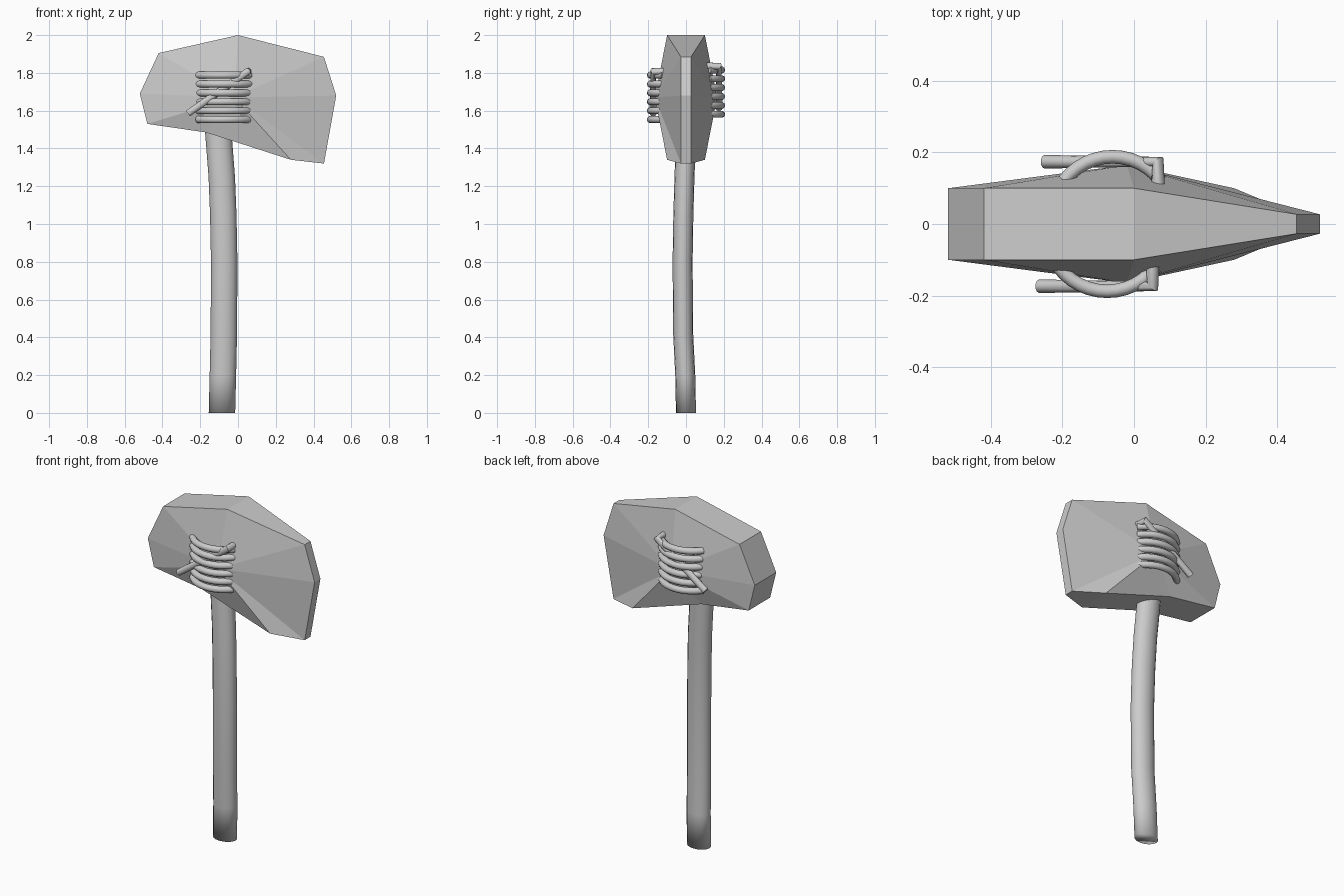
import bpy, bmesh
from math import sin, cos, pi, radians

cube = bpy.data.objects.get("Cube")
if cube:
    bpy.data.objects.remove(cube, do_unlink=True)

grey = bpy.data.materials.new("plain_grey")
grey.use_nodes = True
colour = (0.6, 0.6, 0.6, 1)
grey.diffuse_color = colour
grey.node_tree.nodes["Principled BSDF"].inputs["Base Color"].default_value = colour


def add_mesh(name, bm, smooth):
    bmesh.ops.recalc_face_normals(bm, faces=bm.faces[:])
    for f in bm.faces:
        f.smooth = smooth
    mesh = bpy.data.meshes.new(name)
    bm.to_mesh(mesh)
    bm.free()
    mesh.materials.append(grey)
    ob = bpy.data.objects.new(name, mesh)
    bpy.context.collection.objects.link(ob)
    return ob


def loft(bm, rings):
    # Join matching rings into a capped tube
    loops = [[bm.verts.new(p) for p in ring] for ring in rings]
    n = len(loops[0])
    for a, b in zip(loops, loops[1:]):
        for i in range(n):
            j = (i + 1) % n
            bm.faces.new((a[i], a[j], b[j], b[i]))
    bm.faces.new(loops[0])
    bm.faces.new(loops[-1])


def tube(name, points, radius):
    # Round cord along a path, turned into a mesh
    curve = bpy.data.curves.new(name, "CURVE")
    curve.dimensions = "3D"
    curve.bevel_depth = radius
    curve.bevel_resolution = 3
    curve.use_fill_caps = True
    spline = curve.splines.new("POLY")
    spline.points.add(len(points) - 1)
    for p, co in zip(spline.points, points):
        p.co = (*co, 1)
    curve.materials.append(grey)
    ob = bpy.data.objects.new(name, curve)
    bpy.context.collection.objects.link(ob)
    bpy.ops.object.select_all(action="DESELECT")
    ob.select_set(True)
    bpy.context.view_layer.objects.active = ob
    bpy.ops.object.convert(target="MESH")
    bpy.ops.object.shade_smooth_by_angle(angle=radians(50))


# Stone head: outline (x, z, half thickness) fanned to a raised point per side
outline = [(-0.52, 1.69, 0.1), (-0.42, 1.905, 0.1), (0, 2.0, 0.1),
           (0.455, 1.885, 0.027), (0.52, 1.68, 0.027), (0.455, 1.32, 0.027),
           (0.28, 1.34, 0.1), (-0.17, 1.485, 0.1), (-0.48, 1.53, 0.1)]
bm = bmesh.new()
front, back = [[bm.verts.new((x, s * t, z)) for x, z, t in outline] for s in (-1, 1)]
for side, s in ((front, -1), (back, 1)):
    apex = bm.verts.new((-0.02, s * 0.165, 1.67))
    for i in range(len(side)):
        bm.faces.new((side[i - 1], side[i], apex))
for i in range(len(front)):
    bm.faces.new((front[i - 1], front[i], back[i], back[i - 1]))
add_mesh("stone_head", bm, False)

# Handle: gently bowed oval shaft (centre x, centre y, z)
path = [(-0.085, 0, 0), (-0.08, -0.004, 0.2), (-0.075, -0.015, 0.42),
        (-0.073, -0.018, 0.8), (-0.078, -0.014, 1.05), (-0.086, -0.008, 1.25),
        (-0.103, 0, 1.47), (-0.115, 0.005, 1.6)]
bm = bmesh.new()
sides = 16
loft(bm, [[(x + 0.07 * cos(2 * pi * i / sides), y + 0.053 * sin(2 * pi * i / sides), z)
           for i in range(sides)] for x, y, z in path])
add_mesh("handle", bm, True)

# Cord lashings: six bowed wraps and a bent tie on each face
for label, s, dx, dz in (("front", -1, 0, 0), ("back", 1, 0.015, 0.028)):
    for k in range(6):
        arc = []
        for i in range(13):
            a = radians(-53 + 106 * i / 12)
            arc.append((-0.075 + dx + 0.17 * sin(a), s * (0.018 + 0.17 * cos(a)),
                        1.553 + dz + 0.047 * k))
        tube(f"{label}_cord_wrap_{k + 1}", arc, 0.019)
    tube(f"{label}_cord_tie",
         [(-0.265 + dx, s * 0.174, 1.585 + dz), (0.052 + dx, s * 0.174, 1.808 + dz),
          (0.052 + dx, s * 0.11, 1.808 + dz)], 0.019)
